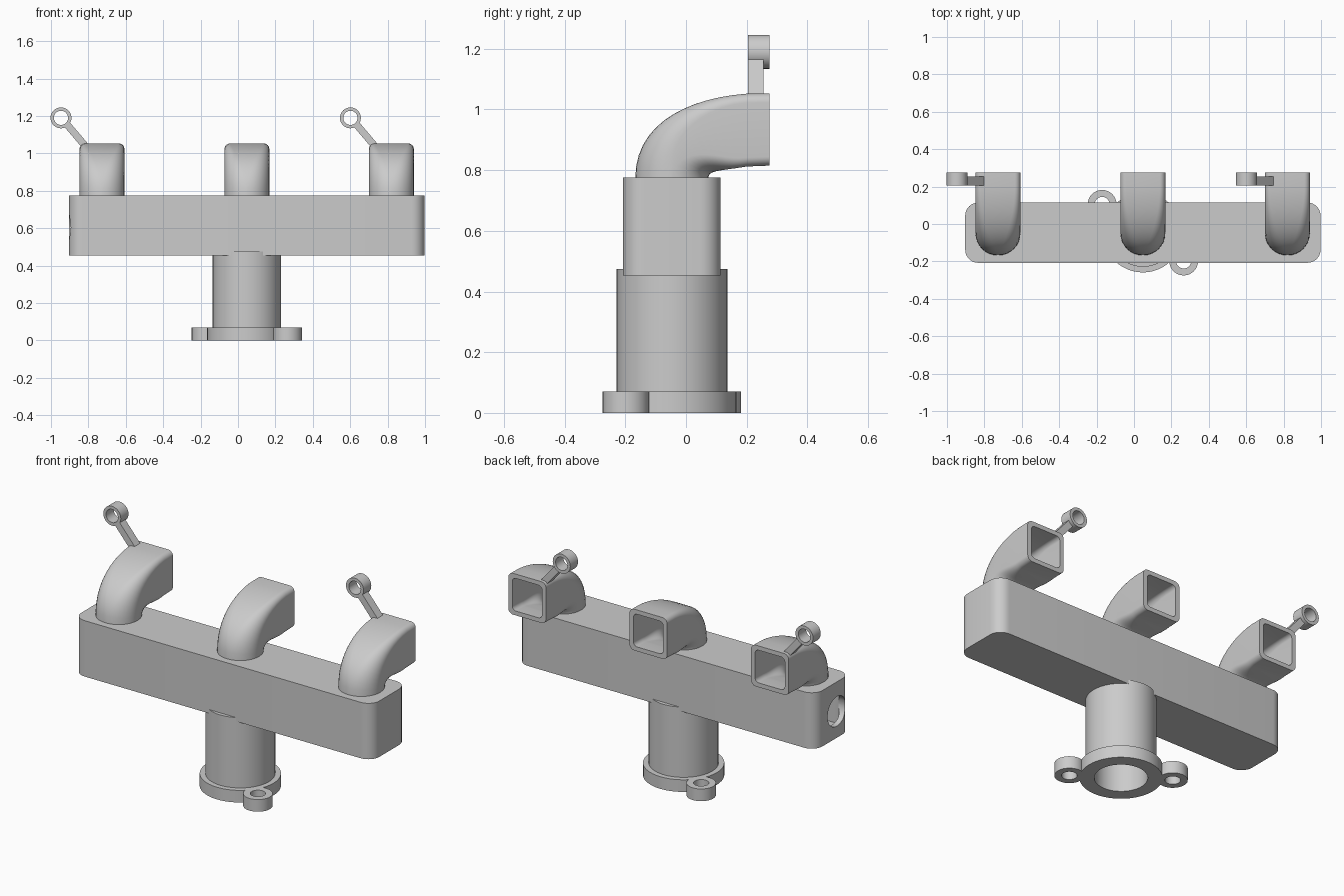
import bpy, bmesh
from math import cos, sin, pi, hypot, atan2
from mathutils import Vector, Matrix
from mathutils.geometry import interpolate_bezier

if "Cube" in bpy.data.objects:
    bpy.data.objects.remove(bpy.data.objects["Cube"])

CX, CY = 0.0475, -0.0465          # shared axis of neck and plenum
RUNNERS = (-0.7275, 0.0475, 0.82)


def finish(name, bm, angle=0.6):
    bmesh.ops.recalc_face_normals(bm, faces=bm.faces[:])
    me = bpy.data.meshes.new(name)
    bm.to_mesh(me)
    bm.free()
    ob = bpy.data.objects.new(name, me)
    bpy.context.collection.objects.link(ob)
    bpy.ops.object.select_all(action='DESELECT')
    ob.select_set(True)
    bpy.context.view_layer.objects.active = ob
    bpy.ops.object.shade_smooth_by_angle(angle=angle)
    return ob


def rounded(hx, hy, r, n=8):
    """Rounded rectangle outline as 2D points."""
    pts = []
    for q, (sx, sy) in enumerate(((1, 1), (-1, 1), (-1, -1), (1, -1))):
        for i in range(n + 1):
            a = (q + i / n) * pi / 2
            pts.append((sx * (hx - r) + r * cos(a), sy * (hy - r) + r * sin(a)))
    return pts


def skin(bm, loops, cyclic):
    rows = [[bm.verts.new(p) for p in lp] for lp in loops]
    n = len(rows[0])
    pairs = list(zip(rows, rows[1:])) + ([(rows[-1], rows[0])] if cyclic else [])
    for a, b in pairs:
        for i in range(n):
            j = (i + 1) % n
            bm.faces.new((a[i], a[j], b[j], b[i]))
    if not cyclic:
        bm.faces.new(rows[0])
        bm.faces.new(rows[-1])


def prism(name, hx, hy, r, z0, z1):
    bm = bmesh.new()
    o = rounded(hx, hy, r)
    skin(bm, [[(CX + x, CY + y, z) for x, y in o] for z in (z0, z1)], False)
    return finish(name, bm)


def lathe(name, profile, loc, axis='Z', n=48):
    """Closed ring-shaped profile of (radius, height) turned about an axis."""
    bm = bmesh.new()
    skin(bm, [[(r * cos(2 * pi * i / n), r * sin(2 * pi * i / n), z)
               for i in range(n)] for r, z in profile], True)
    m = Matrix.Translation(loc)
    if axis == 'Y':
        m = m @ Matrix.Rotation(-pi / 2, 4, 'X')
    bm.transform(m)
    return finish(name, bm)


def tube(name, r0, r1, h, loc, axis='Z', n=32):
    return lathe(name, [(r0, 0), (r1, 0), (r1, h), (r0, h)], loc, axis, n)


def cylinder(name, r, h, loc, axis='Z'):
    bm = bmesh.new()
    rot = Matrix.Rotation(pi / 2, 4, 'Y') if axis == 'X' else Matrix()
    bmesh.ops.create_cone(bm, cap_ends=True, segments=48, radius1=r, radius2=r,
                          depth=h, matrix=Matrix.Translation(loc) @ rot)
    return finish(name, bm)


def cut(ob, cutter):
    cutter.hide_render = True
    m = ob.modifiers.new("cut", 'BOOLEAN')
    m.operation, m.solver, m.object = 'DIFFERENCE', 'EXACT', cutter
    bpy.context.view_layer.objects.active = ob
    bpy.ops.object.modifier_apply(modifier=m.name)
    bpy.data.objects.remove(cutter)


# hollow plenum with runner, neck and end openings
plenum = prism("plenum", 0.95, 0.161, 0.07, 0.453, 0.775)
cut(plenum, prism("cavity_cutter", 0.92, 0.131, 0.045, 0.483, 0.745))
cut(plenum, cylinder("neck_cutter", 0.137, 0.2, (CX, CY, 0.42)))
cut(plenum, cylinder("end_cutter", 0.085, 0.2, (-0.9, -0.085, 0.605), 'X'))
for x in RUNNERS:
    cut(plenum, cylinder("runner_cutter", 0.094, 0.1, (x, CY, 0.775)))
bpy.ops.object.select_all(action='DESELECT')
plenum.select_set(True)
bpy.context.view_layer.objects.active = plenum
bpy.ops.object.shade_smooth_by_angle(angle=0.6)

# inlet neck with flange
lathe("inlet_neck", [(0.137, 0), (0.2125, 0), (0.2125, 0.07), (0.1825, 0.07),
                     (0.1825, 0.475), (0.137, 0.475)], (CX, CY, 0))
for s in (1, -1):
    tube("flange_ear", 0.04, 0.077, 0.07, (CX + s * 0.218, CY - s * 0.1515, 0))


# runners: round base swept into a rounded square outlet
def runner(x0):
    steps = 14
    outer = interpolate_bezier(Vector((-0.167, 0.775)), Vector((-0.167, 0.95)),
                               Vector((0.0, 1.037)), Vector((0.2, 1.052)), steps)
    inner = interpolate_bezier(Vector((0.074, 0.775)), Vector((0.074, 0.80)),
                               Vector((0.11, 0.797)), Vector((0.2, 0.812)), steps)
    secs = []
    for i, (o, p) in enumerate(zip(outer, inner)):
        t = i / (steps - 1)
        secs.append((Vector(o[:2]), Vector(p[:2]), 0.98 - 0.73 * t * t * (3 - 2 * t)))
    secs.append((Vector((0.275, 1.053)), Vector((0.275, 0.815)), 0.25))

    def loops(k):
        out = []
        for o, p, r in secs:
            c, h = (o + p) / 2, (o - p) / 2 * k
            out.append([(x0 + 0.12 * k * u, c.x + h.x * v, c.y + h.y * v)
                        for u, v in rounded(1, 1, r)])
        return out
    bm = bmesh.new()
    skin(bm, loops(1.0) + loops(0.79)[::-1], True)
    finish("runner", bm, 0.7)


for x in RUNNERS:
    runner(x)

# mounting eyes on struts, on the two outer runners
for x in (RUNNERS[0], RUNNERS[2]):
    ex = x - 0.219
    tube("mount_eye", 0.038, 0.056, 0.07, (ex, 0.205, 1.19), 'Y')
    ax, az, bx, bz = ex + 0.031, 1.156, x - 0.085, 1.035
    bm = bmesh.new()
    bmesh.ops.create_cube(bm, size=1, matrix=Matrix.Translation(
        ((ax + bx) / 2, 0.23, (az + bz) / 2))
        @ Matrix.Rotation(-atan2(bz - az, bx - ax), 4, 'Y')
        @ Matrix.Diagonal((hypot(bx - ax, bz - az), 0.05, 0.038, 1)))
    finish("mount_strut", bm)
